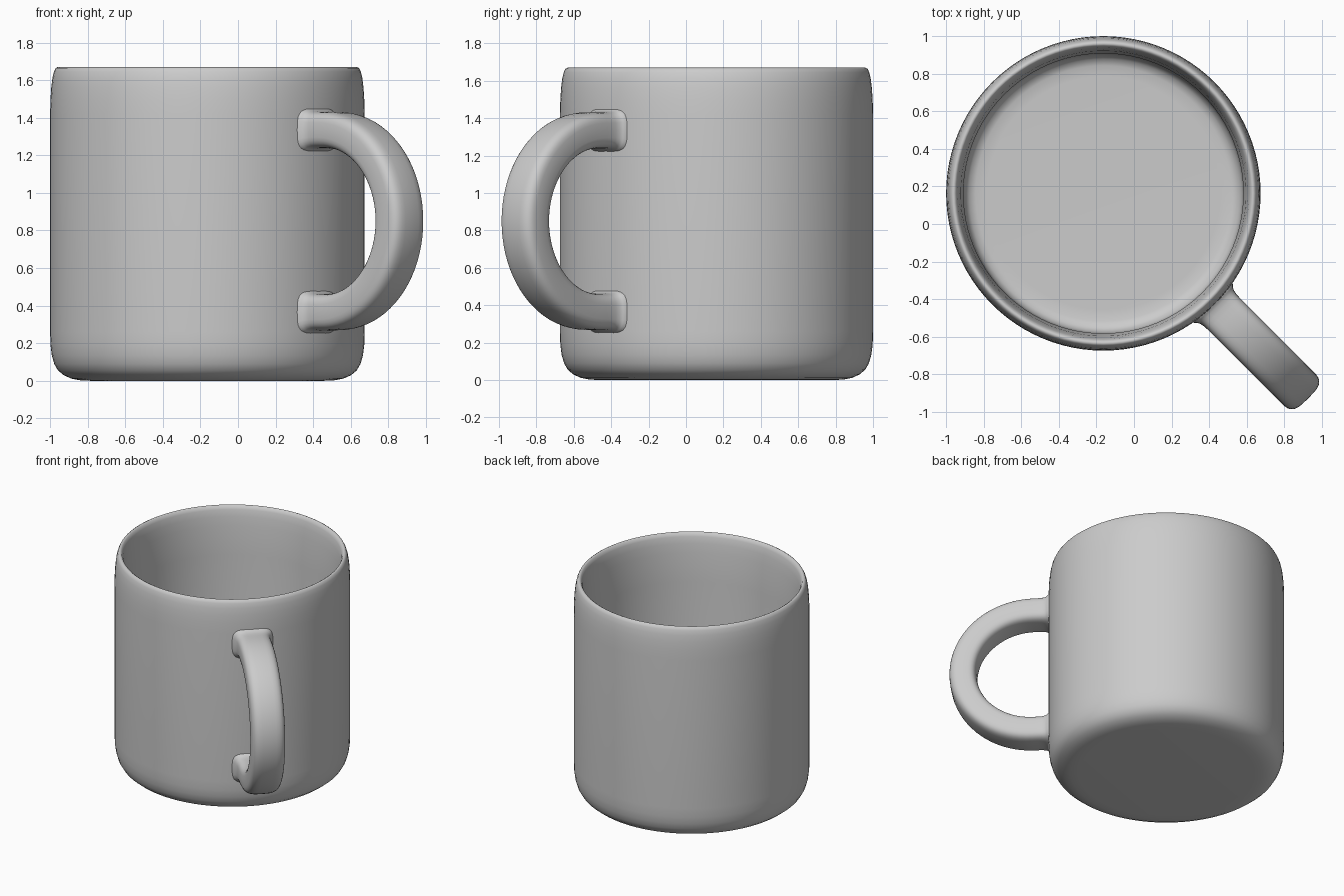
import bpy, bmesh
from math import sin, cos, pi, radians, copysign
from mathutils import Matrix, Vector

if "Cube" in bpy.data.objects:
    bpy.data.objects.remove(bpy.data.objects["Cube"])

CX, CY = -0.163, 0.163          # centre of the cup body


def finish(name, bm, angle):
    bmesh.ops.recalc_face_normals(bm, faces=bm.faces)
    me = bpy.data.meshes.new(name)
    bm.to_mesh(me)
    bm.free()
    ob = bpy.data.objects.new(name, me)
    bpy.context.collection.objects.link(ob)
    bpy.ops.object.select_all(action='DESELECT')
    ob.select_set(True)
    bpy.context.view_layer.objects.active = ob
    bpy.ops.object.shade_smooth_by_angle(angle=radians(angle))
    return ob


def skin(bm, rings, closed):
    """Bridge rings of points with quads."""
    vs = [[bm.verts.new(p) for p in r] for r in rings]
    n = len(vs[0])
    for a, b in zip(vs, vs[1:]):
        for i in range(n):
            j = (i + 1) % n
            bm.faces.new((a[i], a[j], b[j], b[i]))
    if closed:
        bm.faces.new(vs[0])
        bm.faces.new(vs[-1])


# Cup body: lathe profile (radius, height) from under the base, over the rim, to the inner floor
profile = [(0.62, 0), (0.68, 0.003), (0.725, 0.012), (0.765, 0.03), (0.795, 0.055),
           (0.815, 0.09), (0.828, 0.135), (0.835, 0.19), (0.837, 0.26),
           (0.837, 1.42), (0.835, 1.5), (0.831, 1.56), (0.825, 1.61), (0.817, 1.645),
           (0.808, 1.664), (0.797, 1.67), (0.786, 1.664), (0.776, 1.64), (0.767, 1.59),
           (0.759, 1.52), (0.752, 1.42), (0.745, 1.3),
           (0.743, 0.2), (0.737, 0.15), (0.715, 0.115), (0.68, 0.102), (0.62, 0.1)]
N = 96
bm = bmesh.new()
skin(bm, [[(CX + r * cos(2 * pi * i / N), CY + r * sin(2 * pi * i / N), z)
           for i in range(N)] for r, z in profile], True)
finish("cup_body", bm, 60)

# Handle: rounded-rectangle section swept along a D-shaped path in a diagonal plane
A, B, M = 0.12, 0.097, 32       # half width, half thickness, section points
ZC, RZ, U0, RU = 0.85, 0.485, 0.715, 0.5
flare = [(0.56, 1.28), (0.598, 1.22), (0.61, 1.12), (0.625, 1.05), (0.65, 1.01), (0.68, 1.0)]
path = [(u, ZC + RZ, 0, 1, s) for u, s in flare]
for k in range(41):
    t = pi / 2 - pi * k / 40
    nu, nz = Vector((RZ * cos(t), RU * sin(t))).normalized()
    path.append((U0 + RU * cos(t), ZC + RZ * sin(t), nu, nz, 1))
path += [(u, ZC - RZ, 0, -1, s) for u, s in reversed(flare)]


def power(c):
    return copysign(abs(c) ** 0.55, c)


rings = []
for u, z, nu, nz, s in path:
    ring = []
    for i in range(M):
        a = 2 * pi * i / M
        v, w = A * s * power(cos(a)), B * s * power(sin(a))
        ring.append((u + w * nu, v, z + w * nz))
    rings.append(ring)
bm = bmesh.new()
skin(bm, rings, True)
bm.transform(Matrix.Rotation(radians(-45), 4, 'Z'))
finish("handle", bm, 60)
